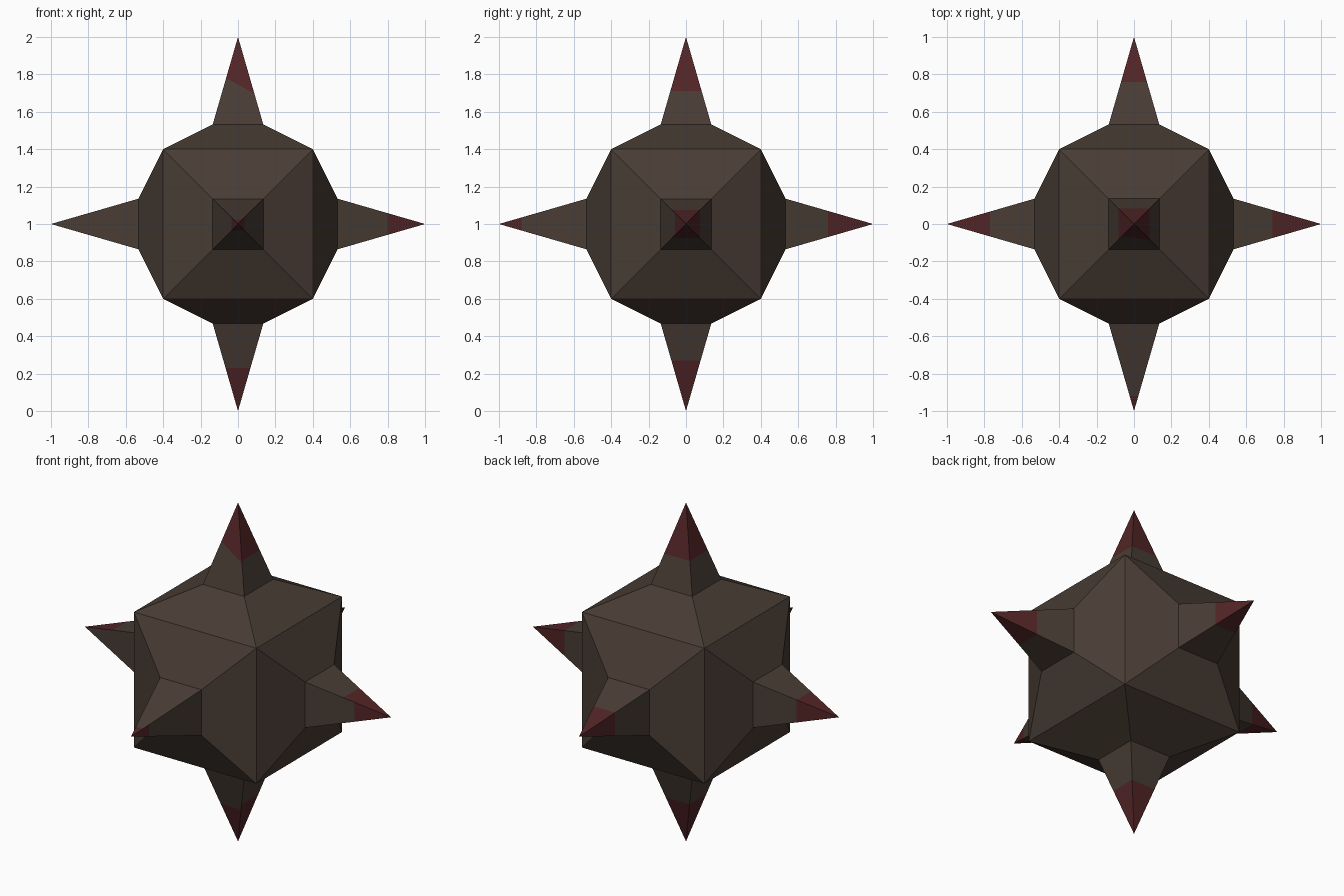
import bpy, bmesh
from mathutils import Vector

if "Cube" in bpy.data.objects:
    bpy.data.objects.remove(bpy.data.objects["Cube"])

def material(name, color):
    m = bpy.data.materials.new(name)
    m.diffuse_color = (*color, 1)
    m.use_nodes = True
    m.node_tree.nodes["Principled BSDF"].inputs["Base Color"].default_value = m.diffuse_color
    return m

DIRS = {"+x": (1, 0, 0), "-x": (-1, 0, 0), "+y": (0, 1, 0),
        "-y": (0, -1, 0), "+z": (0, 0, 1), "-z": (0, 0, -1)}

def direction(v):
    """Name of the axis direction closest to v."""
    return max(DIRS, key=lambda k: v.dot(Vector(DIRS[k])))

# Distance from the centre where the red tip starts: per spike, then per side
SPIKE_CUT = {"+x": 0.74, "-x": 0.77, "+y": 0.76, "-y": 0.88, "+z": 0.71, "-z": 0.73}
SIDE_CUT = {("+x", "-y"): 0.80, ("-x", "-y"): None, ("-z", "-y"): 0.77,
            ("-y", "+z"): 0.92, ("+z", "-y"): 0.745}
SLANT = {("+z", "-y"): Vector((0.55, 0, 0))}

bm = bmesh.new()
# Core cube with a raised, inset plate on every face
bmesh.ops.create_cube(bm, size=0.8)
plates = list(bm.faces)
bmesh.ops.inset_individual(bm, faces=plates, thickness=0.265, depth=0.133,
                           use_even_offset=True)
# Each plate becomes a four-sided spike
spikes = bmesh.ops.poke(bm, faces=plates, offset=0.467)["faces"]

# Cut the painted red tips into the spike sides
for f in list(spikes):
    c = f.calc_center_median()
    spike = direction(c)
    axis = Vector(DIRS[spike])
    side = direction(c - axis * c.dot(axis))
    cut = SIDE_CUT.get((spike, side), SPIKE_CUT[spike])
    if cut is None:
        continue
    normal = axis + SLANT.get((spike, side), Vector())
    point = axis * cut
    res = bmesh.ops.bisect_plane(bm, geom=[f] + list(f.edges) + list(f.verts),
                                 dist=1e-4, plane_co=point, plane_no=normal)
    parts = {g for g in res["geom"] if isinstance(g, bmesh.types.BMFace)} | {f}
    for p in parts:
        if (p.calc_center_median() - point).dot(normal) > 0:
            p.material_index = 1

bmesh.ops.translate(bm, verts=bm.verts, vec=(0, 0, 1))
bmesh.ops.recalc_face_normals(bm, faces=bm.faces)
mesh = bpy.data.meshes.new("spiked_ball")
bm.to_mesh(mesh)
bm.free()
mesh.materials.append(material("dark brown", (0.066, 0.046, 0.035)))
mesh.materials.append(material("dark red", (0.084, 0.018, 0.019)))
bpy.context.collection.objects.link(bpy.data.objects.new("spiked_ball", mesh))
